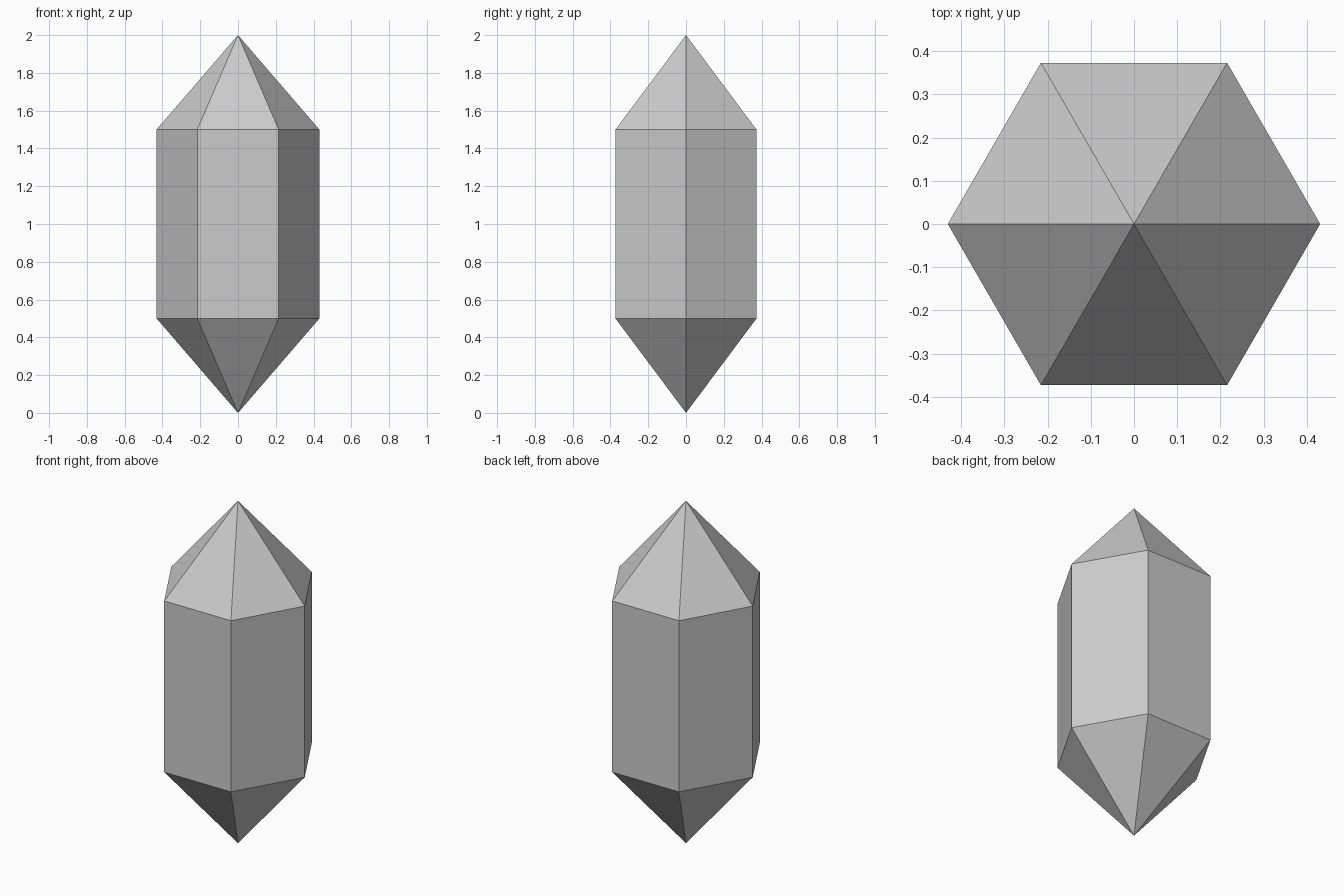
import bpy, bmesh
from math import cos, sin, pi

if "Cube" in bpy.data.objects:
    bpy.data.objects.remove(bpy.data.objects["Cube"])

SIDES, RADIUS = 6, 0.431
bm = bmesh.new()

# Hexagonal rings at the shoulders, points at both ends
def ring(z):
    return [bm.verts.new((RADIUS * cos(2 * pi * i / SIDES),
                          RADIUS * sin(2 * pi * i / SIDES), z)) for i in range(SIDES)]

low, high = ring(0.5), ring(1.5)
bottom, top = bm.verts.new((0, 0, 0)), bm.verts.new((0, 0, 2))

# Prism walls and pyramid facets
for i in range(SIDES):
    j = (i + 1) % SIDES
    bm.faces.new((low[i], low[j], high[j], high[i]))
    bm.faces.new((high[i], high[j], top))
    bm.faces.new((low[j], low[i], bottom))

mesh = bpy.data.meshes.new("crystal")
bm.to_mesh(mesh)
bm.free()
bpy.context.collection.objects.link(bpy.data.objects.new("crystal", mesh))
